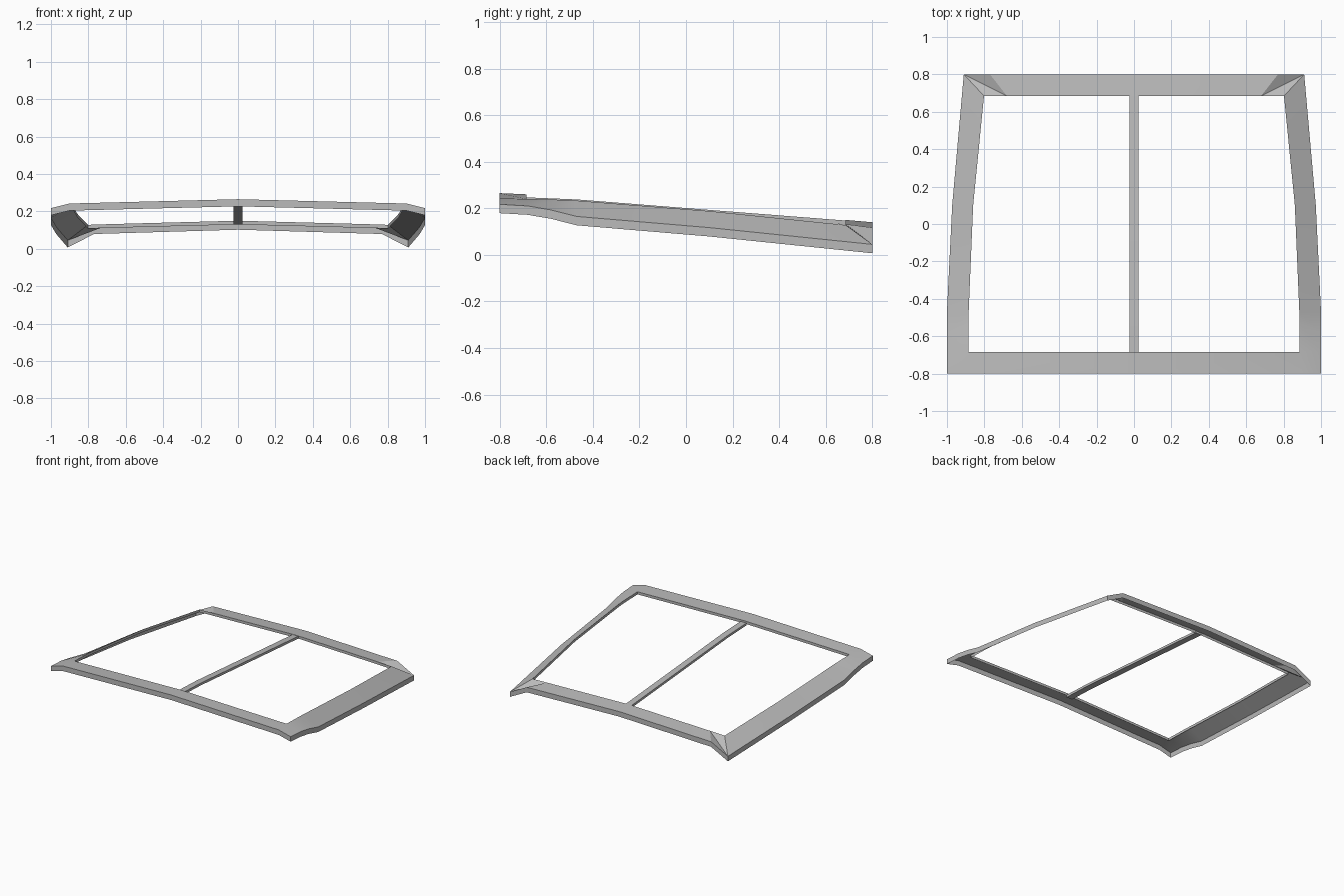
import bpy, bmesh, math

cube = bpy.data.objects.get("Cube")
if cube:
    bpy.data.objects.remove(cube)

grey = bpy.data.materials.new("primer_grey")
grey.use_nodes = True
color = (0.5, 0.5, 0.5, 1)
grey.diffuse_color = color
grey.node_tree.nodes["Principled BSDF"].inputs["Base Color"].default_value = color


def finish(name, bm):
    bmesh.ops.remove_doubles(bm, verts=bm.verts, dist=0.0005)
    mesh = bpy.data.meshes.new(name)
    bm.to_mesh(mesh)
    bm.free()
    mesh.materials.append(grey)
    obj = bpy.data.objects.new(name, mesh)
    bpy.context.collection.objects.link(obj)
    # mirrored half
    mod = obj.modifiers.new("mirror", "MIRROR")
    mod.use_clip = True
    bpy.ops.object.select_all(action="DESELECT")
    obj.select_set(True)
    bpy.context.view_layer.objects.active = obj
    bpy.ops.object.shade_smooth_by_angle(angle=math.radians(25))
    return obj


def add_face(bm, pts):
    unique = [p for i, p in enumerate(pts) if p not in pts[:i]]
    if len(unique) > 2:
        bm.faces.new([bm.verts.new(p) for p in unique])


def drop(p, d):
    return (p[0], p[1], p[2] - d)


# Half frame from front centre to back centre: outer edge, inner edge
front_in = (0.885, -0.685, 0.24)
back_in = (0.802, 0.685, 0.128)
back_out = (0.91, 0.8, 0.045)
stations = [
    ((0, -0.8, 0.265), (0, -0.685, 0.26)),
    ((0.9, -0.8, 0.242), front_in),
    ((1, -0.8, 0.217), front_in),
    ((1, -0.68, 0.21), front_in),
    ((1, -0.58, 0.193), (0.885, -0.53, 0.236)),
    ((1, -0.47, 0.165), (0.884, -0.47, 0.233)),
    ((0.972, 0.1, 0.117), (0.86, 0.1, 0.188)),
    (back_out, back_in),
    (back_out, (0.68, 0.685, 0.132)),
    ((0.77, 0.8, 0.117), (0.68, 0.685, 0.132)),
    ((0, 0.8, 0.14), (0, 0.685, 0.15)),
]

# Open-bottomed frame: top sheet, outer skirt and short inner lip
bm = bmesh.new()
for (o1, i1), (o2, i2) in zip(stations, stations[1:]):
    add_face(bm, [o1, o2, i2, i1])
    add_face(bm, [drop(o1, 0.038), drop(o2, 0.038), o2, o1])
    add_face(bm, [i1, i2, drop(i2, 0.02), drop(i1, 0.02)])
finish("window_frame", bm)

# Slim bowed centre divider
bm = bmesh.new()
path = [(-0.69, 0.247), (-0.47, 0.238), (0.1, 0.193), (0.69, 0.147)]
for (y1, z1), (y2, z2) in zip(path, path[1:]):
    a, b, c, d = (0, y1, z1), (0.024, y1, z1), (0.024, y2, z2), (0, y2, z2)
    add_face(bm, [a, b, c, d])
    add_face(bm, [drop(p, 0.018) for p in (d, c, b, a)])
    add_face(bm, [b, drop(b, 0.018), drop(c, 0.018), c])
finish("centre_divider", bm)
